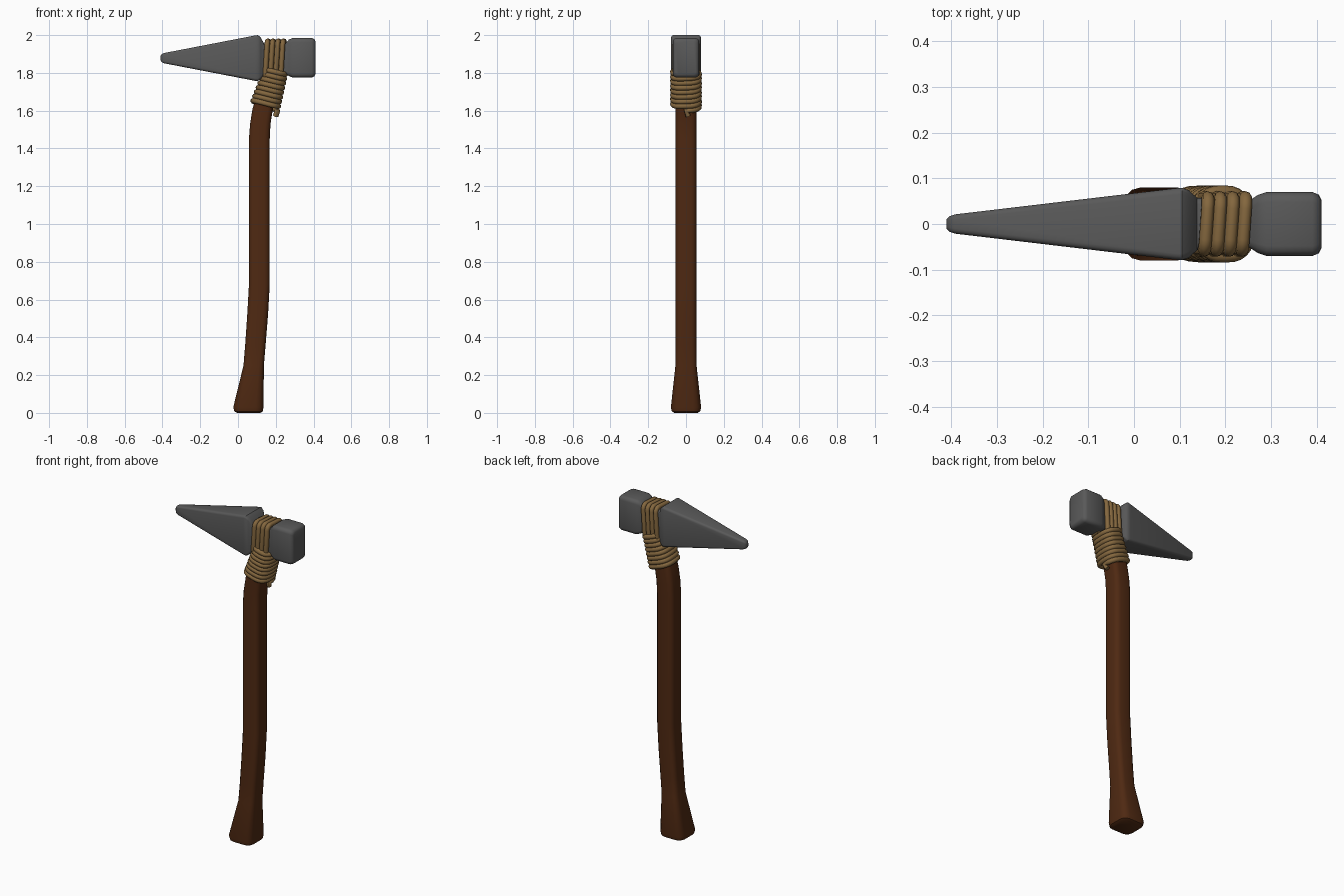
import bpy, bmesh, math
from mathutils import Vector

if "Cube" in bpy.data.objects:
    bpy.data.objects.remove(bpy.data.objects["Cube"])


def material(name, rgb):
    m = bpy.data.materials.new(name)
    m.diffuse_color = (*rgb, 1)
    m.use_nodes = True
    m.node_tree.nodes["Principled BSDF"].inputs["Base Color"].default_value = m.diffuse_color
    return m


STONE = material("grey stone", (0.1, 0.1, 0.1))
WOOD = material("dark wood", (0.078, 0.022, 0.006))
ROPE = material("tan rope", (0.23, 0.135, 0.048))


def round_rect(a, b, r, n=3):
    """Rectangle outline with half sizes a, b and rounded corners."""
    pts = []
    for q, (sx, sy) in enumerate([(1, 1), (-1, 1), (-1, -1), (1, -1)]):
        for k in range(n + 1):
            t = (q + k / n) * math.pi / 2
            pts.append((sx * (a - r) + r * math.cos(t), sy * (b - r) + r * math.sin(t)))
    return pts


def select_only(ob):
    bpy.ops.object.select_all(action='DESELECT')
    ob.select_set(True)
    bpy.context.view_layer.objects.active = ob


def loft(name, rings, mat, angle):
    bm = bmesh.new()
    loops = [[bm.verts.new(p) for p in ring] for ring in rings]
    n = len(loops[0])
    for lo, hi in zip(loops, loops[1:]):
        for i in range(n):
            bm.faces.new((lo[i], lo[(i + 1) % n], hi[(i + 1) % n], hi[i]))
    bm.faces.new(loops[0])
    bm.faces.new(loops[-1])
    bmesh.ops.recalc_face_normals(bm, faces=bm.faces)
    me = bpy.data.meshes.new(name)
    bm.to_mesh(me)
    bm.free()
    me.materials.append(mat)
    ob = bpy.data.objects.new(name, me)
    bpy.context.collection.objects.link(ob)
    select_only(ob)
    bpy.ops.object.shade_smooth_by_angle(angle=math.radians(angle))
    return ob


def rope(name, points, radius, closed=False):
    cu = bpy.data.curves.new(name, 'CURVE')
    cu.dimensions = '3D'
    cu.bevel_depth = radius
    cu.bevel_resolution = 2
    cu.use_fill_caps = True
    sp = cu.splines.new('POLY')
    sp.points.add(len(points) - 1)
    for p, co in zip(sp.points, points):
        p.co = (*co, 1)
    sp.use_cyclic_u = closed
    cu.materials.append(ROPE)
    ob = bpy.data.objects.new(name, cu)
    bpy.context.collection.objects.link(ob)
    select_only(ob)
    bpy.ops.object.convert(target='MESH')
    bpy.ops.object.shade_smooth_by_angle(angle=math.radians(60))


# Handle: z, centre x, half width, half depth
handle = [(0, .057, .062, .062), (.008, .056, .075, .075), (.03, .055, .08, .08),
          (.25, .083, .054, .056), (.36, .092, .054, .055), (.52, .104, .055, .055),
          (.68, .113, .055, .055), (1.45, .113, .055, .055), (1.53, .118, .054, .055),
          (1.61, .131, .054, .055), (1.83, .195, .05, .055)]
loft("handle", [[(c + u, v, z) for u, v in round_rect(a, b, a * .5)]
                for z, c, a, b in handle], WOOD, 40)

# Stone head: x, bottom z, top z, half depth, corner radius
head = [(-.41, 1.866, 1.89, .01, .006), (-.403, 1.856, 1.9, .017, .009),
        (-.392, 1.851, 1.905, .021, .011), (.09, 1.758, 1.998, .078, .014),
        (.105, 1.757, 2.0, .079, .014), (.12, 1.767, 1.988, .074, .014),
        (.138, 1.79, 1.955, .057, .014), (.25, 1.795, 1.955, .05, .014),
        (.27, 1.783, 1.977, .063, .02), (.29, 1.775, 1.985, .07, .022),
        (.39, 1.775, 1.985, .07, .022), (.404, 1.781, 1.979, .064, .02),
        (.41, 1.793, 1.967, .052, .014)]
loft("stone_head", [[(x, u, (lo + hi) / 2 + v) for u, v in round_rect(d, (hi - lo) / 2, r)]
                    for x, lo, hi, d, r in head], STONE, 40)

# Rope wound around the top of the handle, with a short loose tail
base, top = Vector((.142, 0, 1.62)), Vector((.2, 0, 1.81))
up = (top - base).normalized()
side = Vector((up.z, 0, -up.x))
TURNS, STEPS = 8, 28


def soft(v):
    return math.copysign(abs(v) ** .7, v)


coil = [base + side * .06 + Vector((0, .012, -.03))]
for i in range(TURNS * STEPS + 1):
    f = i / (TURNS * STEPS)
    t = 2 * math.pi * i / STEPS
    coil.append(base.lerp(top, f) + side * (.07 - .016 * f) * soft(math.cos(t))
                + Vector((0, .07 * soft(math.sin(t)), 0)))
rope("handle_wrap", coil, .0145)

# Rope loops over the neck of the head
for k in range(4):
    x = .159 + .0275 * k
    loop = [(x + .06 * v - .006 + .07 * u, u, 1.872 + v)
            for u, v in round_rect(.058, .096, .025, 5)]
    rope(f"head_loop_{k + 1}", loop, .014, True)
